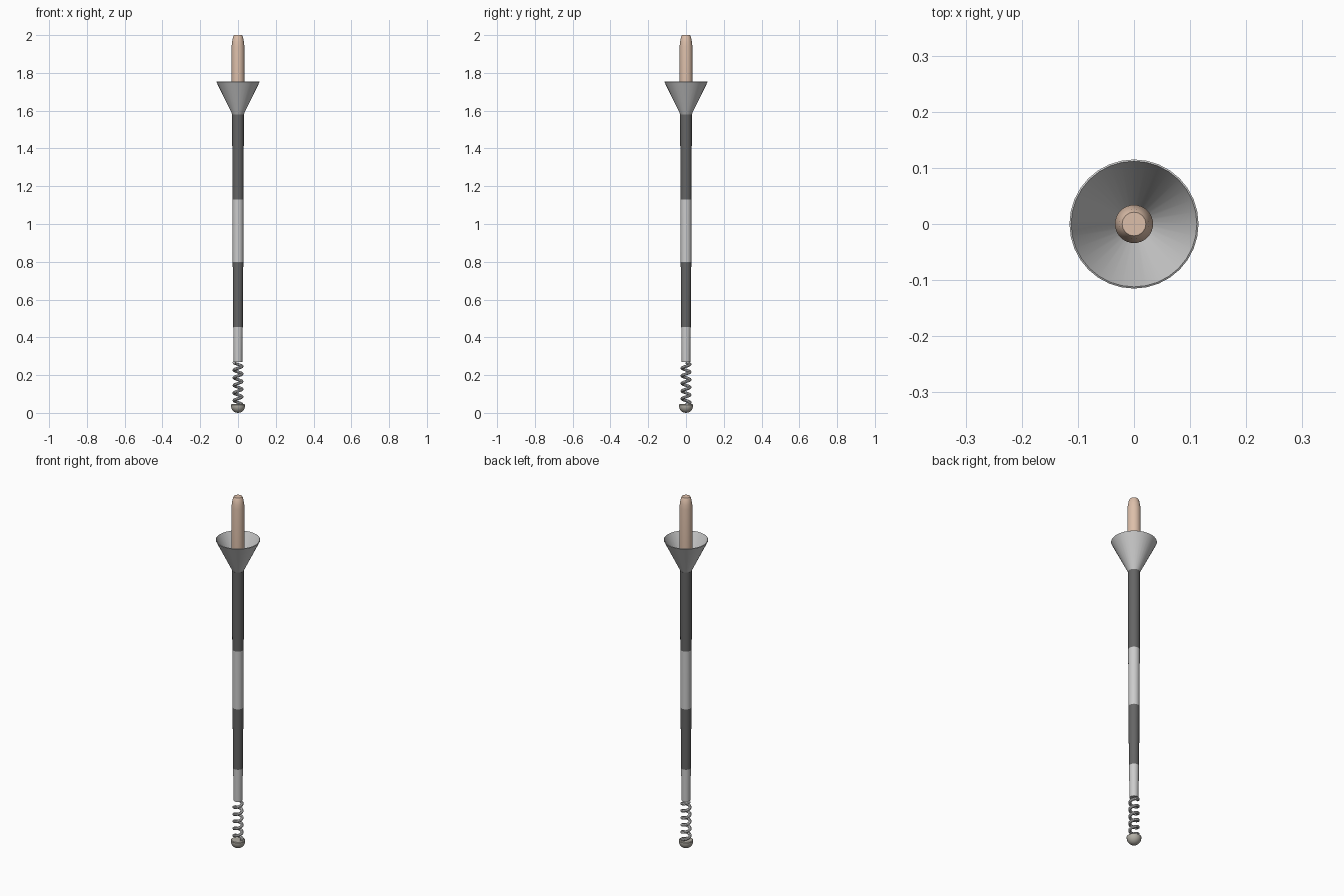
import bpy, bmesh, math
from mathutils import Matrix, Vector

if "Cube" in bpy.data.objects:
    bpy.data.objects.remove(bpy.data.objects["Cube"])


def material(name, rgb):
    m = bpy.data.materials.new(name)
    m.diffuse_color = (*rgb, 1)
    m.use_nodes = True
    m.node_tree.nodes["Principled BSDF"].inputs["Base Color"].default_value = m.diffuse_color
    return m


WOOD = material("wood", (0.72, 0.52, 0.40))
DARK = material("dark_grip", (0.13, 0.13, 0.13))
TIP = material("tip_grey", (0.45, 0.43, 0.38))


def finish(ob, mat=None):
    if mat:
        ob.data.materials.append(mat)
    bpy.ops.object.select_all(action='DESELECT')
    ob.select_set(True)
    bpy.context.view_layer.objects.active = ob
    bpy.ops.object.shade_smooth_by_angle(angle=math.radians(35))
    return ob


def lathe(name, profile, mat=None, closed=False, n=32):
    """Spin (radius, z) points around the z axis; closed joins last to first."""
    bm = bmesh.new()
    rings = []
    for r, z in profile:
        if r == 0:
            rings.append([bm.verts.new((0, 0, z))] * n)
        else:
            rings.append([bm.verts.new((r * math.cos(2 * math.pi * i / n),
                                        r * math.sin(2 * math.pi * i / n), z)) for i in range(n)])
    pairs = list(zip(rings, rings[1:]))
    if closed:
        pairs.append((rings[-1], rings[0]))
    for a, b in pairs:
        for i in range(n):
            j = (i + 1) % n
            bm.faces.new(list(dict.fromkeys((a[i], a[j], b[j], b[i]))))
    bmesh.ops.recalc_face_normals(bm, faces=bm.faces)
    me = bpy.data.meshes.new(name)
    bm.to_mesh(me)
    bm.free()
    ob = bpy.data.objects.new(name, me)
    bpy.context.collection.objects.link(ob)
    return finish(ob, mat)


# Wooden handle with rounded end, running down into the hand guard
lathe("handle", [(0, 1.57), (0.029, 1.57), (0.034, 1.66), (0.034, 1.94), (0.031, 1.965),
                 (0.026, 1.992), (0.021, 2.0), (0, 2.0)], WOOD)

# Thin open conical hand guard
lathe("hand_guard", [(0.030, 1.58), (0.115, 1.753), (0.112, 1.755), (0.027, 1.584)], closed=True)

# Tapering shaft in alternating bands
bands = [
    ("upper_band", [(0.031, 1.58), (0.0295, 1.13)], DARK),
    ("upper_grey_band", [(0.0293, 1.13), (0.0280, 0.80)], None),
    ("lower_band", [(0.0280, 0.80), (0.0255, 0.455)], DARK),
    ("lower_grey_band", [(0.0252, 0.455), (0.0225, 0.27)], None),
]
for name, ((r1, z1), (r2, z2)), mat in bands:
    lathe(name, [(0, z1), (r1, z1), (r2, z2), (0, z2)], mat)

# Coil spring below the shaft
turns, steps = 5.5, 132
curve = bpy.data.curves.new("spring", 'CURVE')
curve.dimensions = '3D'
curve.bevel_depth = 0.008
curve.bevel_resolution = 2
curve.use_fill_caps = True
spline = curve.splines.new('POLY')
spline.points.add(steps)
for i, p in enumerate(spline.points):
    a = 2 * math.pi * turns * i / steps
    p.co = (0.021 * math.cos(a), 0.021 * math.sin(a), 0.045 + 0.222 * i / steps, 1)
spring = bpy.data.objects.new("spring", curve)
bpy.context.collection.objects.link(spring)
bpy.context.view_layer.objects.active = spring
spring.select_set(True)
bpy.ops.object.convert(target='MESH')
finish(bpy.context.view_layer.objects.active)

# Rounded tip: hemisphere with a flat top
tip = [(0, 0.046), (0.034, 0.046), (0.037, 0.043), (0.037, 0.037)]
tip += [(0.037 * math.cos(a), 0.037 - 0.037 * math.sin(a))
        for a in (math.radians(15 * k) for k in range(1, 6))]
lathe("tip", tip + [(0, 0)], TIP)
